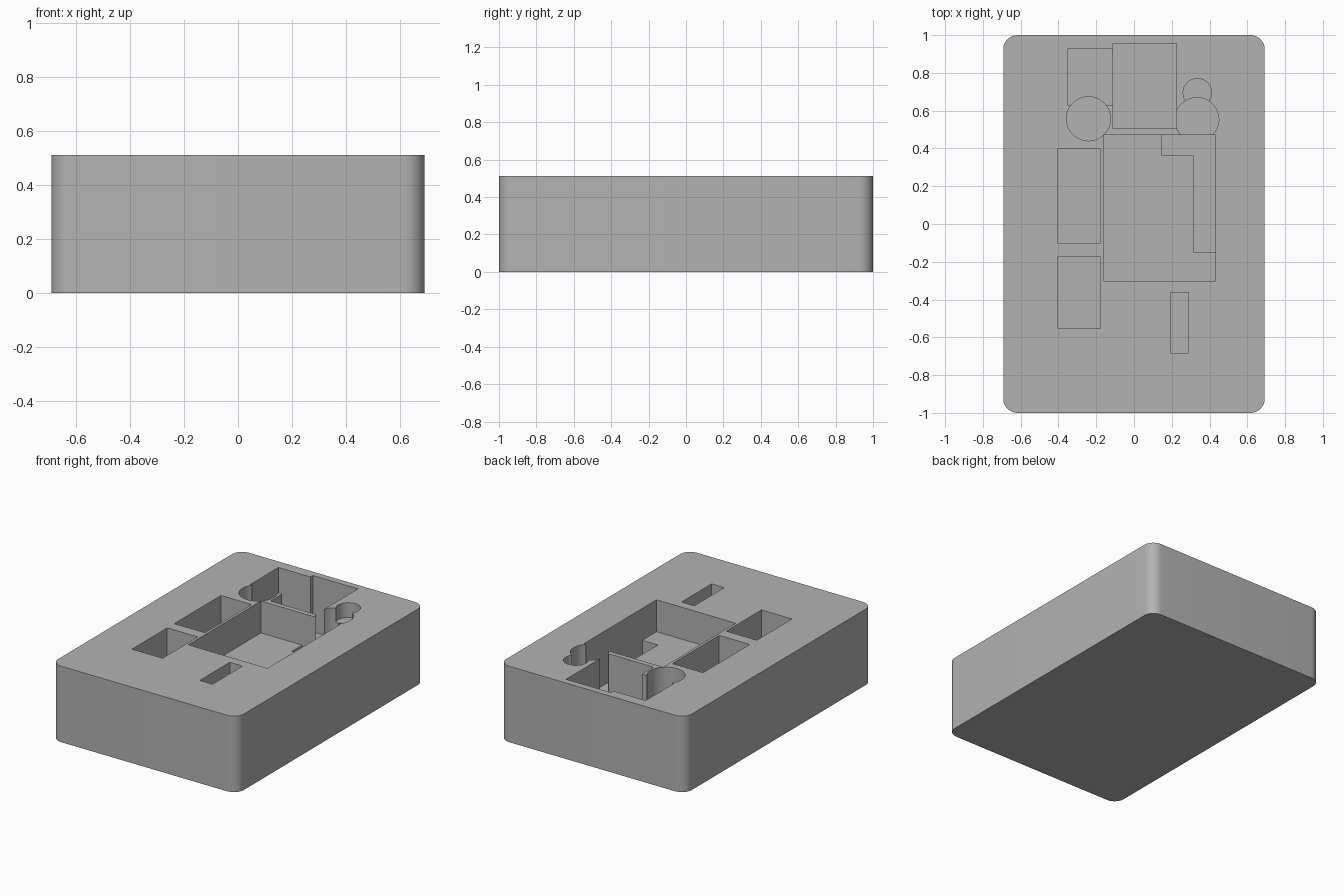
import bpy, bmesh, math

HEIGHT = 0.512

old = bpy.data.objects.get("Cube")
if old:
    bpy.data.objects.remove(old, do_unlink=True)

grey = bpy.data.materials.new("plain_grey")
grey.use_nodes = True
colour = (0.45, 0.45, 0.45, 1)
grey.diffuse_color = colour
grey.node_tree.nodes["Principled BSDF"].inputs["Base Color"].default_value = colour


def prism(name, outline, z0, z1):
    """Extrude a closed outline from z0 up to z1."""
    bm = bmesh.new()
    base = bm.faces.new([bm.verts.new((x, y, z0)) for x, y in outline])
    ext = bmesh.ops.extrude_face_region(bm, geom=[base])
    for v in ext["geom"]:
        if isinstance(v, bmesh.types.BMVert):
            v.co.z = z1
    bmesh.ops.recalc_face_normals(bm, faces=bm.faces)
    mesh = bpy.data.meshes.new(name)
    bm.to_mesh(mesh)
    bm.free()
    mesh.materials.append(grey)
    ob = bpy.data.objects.new(name, mesh)
    bpy.context.collection.objects.link(ob)
    return ob


def arc(cx, cy, r, start, end, n):
    return [(cx + r * math.cos(start + (end - start) * i / n),
             cy + r * math.sin(start + (end - start) * i / n)) for i in range(n + 1)]


def rect(x0, x1, y0, y1):
    return [(x0, y0), (x1, y0), (x1, y1), (x0, y1)]


def disc(cx, cy, r):
    return arc(cx, cy, r, 0, math.tau, 64)[:-1]


# Block with rounded upright corners
hx, hy, r = 0.692, 1.0, 0.075
outline = []
for k, (sx, sy) in enumerate([(1, 1), (-1, 1), (-1, -1), (1, -1)]):
    outline += arc(sx * (hx - r), sy * (hy - r), r, k * math.pi / 2, (k + 1) * math.pi / 2, 12)
tray = prism("tray_block", outline, 0, HEIGHT)

# Pockets: outline and depth below the top
step = [(0.148, 0.471), (0.148, 0.362), (0.315, 0.362),
        (0.315, -0.151), (0.431, -0.151), (0.431, 0.471)]
pockets = {
    "main_pocket": (rect(-0.159, 0.431, -0.302, 0.471), 0.215),
    "main_pocket_step": (step, 0.36),
    "side_pocket_back": (rect(-0.405, -0.177, -0.10, 0.397), 0.30),
    "side_pocket_front": (rect(-0.405, -0.177, -0.55, -0.175), 0.30),
    "slot": (rect(0.193, 0.288, -0.683, -0.363), 0.20),
    "rear_pocket_wide": (rect(-0.111, 0.225, 0.505, 0.955), 0.38),
    "rear_pocket_narrow": (rect(-0.349, -0.10, 0.627, 0.929), 0.30),
    "round_pocket_right": (disc(-0.241, 0.557, 0.1165), 0.34),
    "round_pocket_left": (disc(0.333, 0.553, 0.116), 0.28),
    "round_pocket_small": (disc(0.335, 0.695, 0.075), 0.10),
}
bpy.context.view_layer.objects.active = tray
for name, (shape, depth) in pockets.items():
    cutter = prism(name, shape, HEIGHT - depth, HEIGHT + 0.1)
    cutter.hide_render = True
    mod = tray.modifiers.new(name, "BOOLEAN")
    mod.operation = "DIFFERENCE"
    mod.solver = "EXACT"
    mod.object = cutter
    bpy.ops.object.modifier_apply(modifier=mod.name)
    bpy.data.objects.remove(cutter, do_unlink=True)

# Smooth rounded walls, sharp edges elsewhere
bpy.ops.object.select_all(action="DESELECT")
tray.select_set(True)
bpy.ops.object.shade_smooth_by_angle(angle=math.radians(30))
